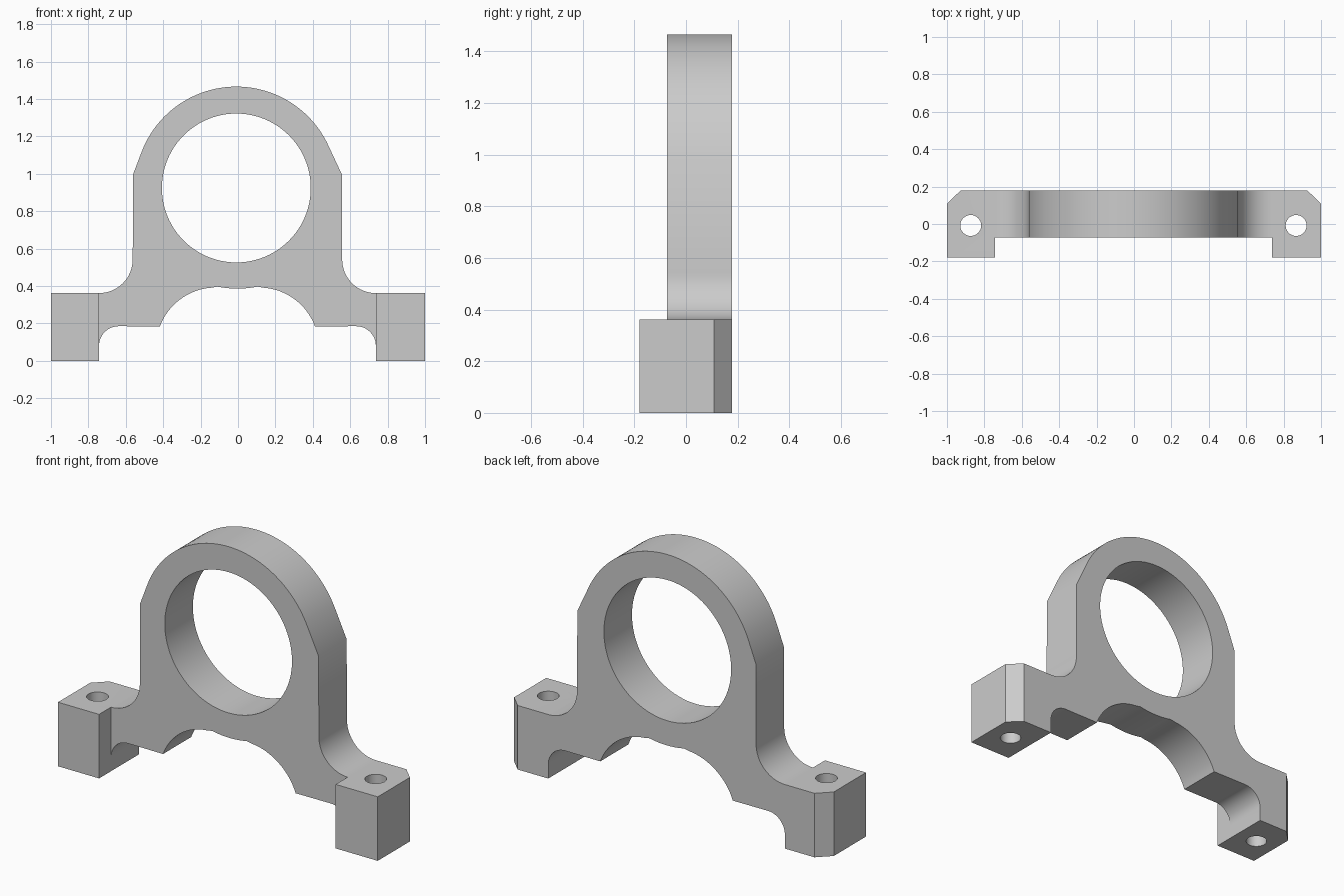
import bpy, bmesh, math
from math import cos, sin, radians

cube = bpy.data.objects.get("Cube")
if cube:
    bpy.data.objects.remove(cube, do_unlink=True)

FRONT, STEP, BACK = -0.18, -0.073, 0.178   # depth of feet front, web front, back
MID = -0.003                               # middle of the web
BORE_X, BORE_Z, BORE_R = -0.009, 0.924, 0.398
RING_R = 0.542
FOOT_X, FOOT_Z = 0.74, 0.362

grey = bpy.data.materials.new("plain grey")
grey.use_nodes = True
COLOUR = (0.6, 0.6, 0.6, 1)
grey.diffuse_color = COLOUR
grey.node_tree.nodes["Principled BSDF"].inputs["Base Color"].default_value = COLOUR


def arc(cx, cz, r, a0, a1, n):
    """Points along an arc, angles in degrees."""
    angles = [radians(a0 + (a1 - a0) * i / n) for i in range(n + 1)]
    return [(cx + r * cos(a), cz + r * sin(a)) for a in angles]


def prism(name, points, start, end, axis="Y"):
    """Extrude a closed outline along Y (points are x, z) or Z (points are x, y)."""
    bm = bmesh.new()
    place = (lambda p: (p[0], start, p[1])) if axis == "Y" else (lambda p: (p[0], p[1], start))
    face = bm.faces.new([bm.verts.new(place(p)) for p in points])
    moved = bmesh.ops.extrude_face_region(bm, geom=[face])["geom"]
    step = (0, end - start, 0) if axis == "Y" else (0, 0, end - start)
    bmesh.ops.translate(bm, vec=step, verts=[v for v in moved if isinstance(v, bmesh.types.BMVert)])
    bmesh.ops.recalc_face_normals(bm, faces=bm.faces)
    mesh = bpy.data.meshes.new(name)
    bm.to_mesh(mesh)
    bm.free()
    obj = bpy.data.objects.new(name, mesh)
    bpy.context.collection.objects.link(obj)
    mesh.materials.append(grey)
    return obj


def half_outline(side):
    """Right-hand style outline from bottom middle to top middle, flipped by side."""
    pts = arc(0, BORE_Z, 0.538, -90, -78.5, 5)              # shallow crown under the bore
    pts += arc(0.115, 0.072, 0.32, 86, 20.5, 16)            # scooped underside
    pts += arc(0.635, 0.08, 0.105, 90, 0, 12)               # inner foot fillet
    pts += [(FOOT_X, 0), (1 - side * MID, 0), (1 - side * MID, FOOT_Z)]
    pts += arc(FOOT_X, FOOT_Z + 0.18, 0.18, -90, -180, 16)  # outer foot fillet
    shoulder = (0.558, 0.997)
    pts.append(shoulder)
    # ring, starting where the sloped shoulder touches it
    cx = side * (BORE_X - MID)
    dx, dz = shoulder[0] - cx, shoulder[1] - BORE_Z
    touch = math.degrees(math.atan2(dz, dx) + math.acos(RING_R / math.hypot(dx, dz)))
    pts += arc(cx, BORE_Z, RING_R, touch, 90, 24)
    return [(MID + side * x, z) for x, z in pts]


# bracket body: one silhouette through the full depth
left, right = half_outline(1), half_outline(-1)
bracket = prism("bracket", left + right[-2:0:-1], FRONT, BACK)

# cutters: web step, bore, bolt holes and back corner chamfers
cutters = [
    prism("web_step_cutter", [(MID - FOOT_X, -0.1), (MID + FOOT_X, -0.1),
                              (MID + FOOT_X, 1.6), (MID - FOOT_X, 1.6)], FRONT - 0.1, STEP),
    prism("bore_cutter", arc(BORE_X, BORE_Z, BORE_R, 0, 360, 96)[:-1], -0.4, 0.4),
]
for side in (-1, 1):
    cutters.append(prism("bolt_hole_cutter",
                         arc(MID + side * 0.87, -0.008, 0.056, 0, 360, 40)[:-1], -0.1, 0.5, "Z"))
    cutters.append(prism("chamfer_cutter", [(side * 0.827, 0.278), (side * 1.1, 0.278),
                                            (side * 1.1, 0.009)], -0.1, 0.5, "Z"))

bpy.context.view_layer.objects.active = bracket
for cutter in cutters:
    cut = bracket.modifiers.new("cut", "BOOLEAN")
    cut.operation = "DIFFERENCE"
    cut.solver = "EXACT"
    cut.object = cutter
    bpy.ops.object.modifier_apply(modifier=cut.name)
    bpy.data.objects.remove(cutter, do_unlink=True)

bpy.ops.object.select_all(action="DESELECT")
bracket.select_set(True)
bpy.ops.object.shade_smooth_by_angle(angle=radians(25))
